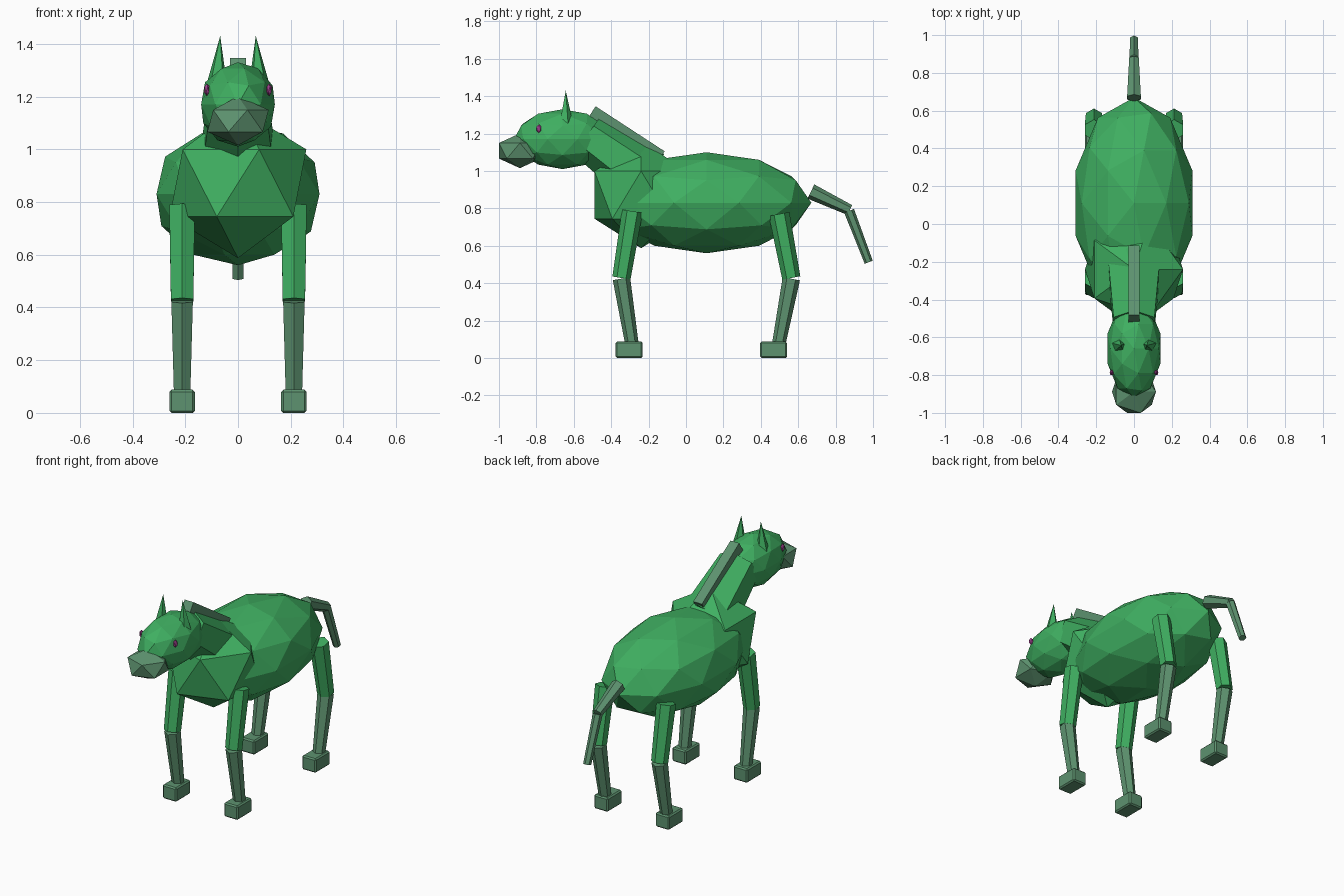
import bpy
from math import atan2, hypot

if "Cube" in bpy.data.objects:
    bpy.data.objects.remove(bpy.data.objects["Cube"])


def material(name, r, g, b):
    m = bpy.data.materials.new(name)
    m.diffuse_color = (r, g, b, 1)
    m.use_nodes = True
    m.node_tree.nodes["Principled BSDF"].inputs["Base Color"].default_value = m.diffuse_color
    return m


COAT = material("coat_green", 0.05, 0.43, 0.12)
TRIM = material("grey_green", 0.11, 0.29, 0.16)
EYE = material("eye_magenta", 0.35, 0.05, 0.27)


def finish(name, mat):
    ob = bpy.context.object
    ob.name = name
    ob.data.materials.append(mat)
    return ob


def ball(name, loc, size, subdiv, mat):
    bpy.ops.mesh.primitive_ico_sphere_add(subdivisions=subdiv, radius=1, location=loc)
    bpy.context.object.scale = size
    return finish(name, mat)


def limb(name, x, start, end, r1, r2, mat, sides=6):
    """Tapered faceted segment between two (y, z) points."""
    dy, dz = end[0] - start[0], end[1] - start[1]
    mid = (x, (start[0] + end[0]) / 2, (start[1] + end[1]) / 2)
    bpy.ops.mesh.primitive_cone_add(vertices=sides, radius1=r1, radius2=r2,
                                    depth=hypot(dy, dz), location=mid,
                                    rotation=(atan2(-dy, dz), 0, 0))
    return finish(name, mat)


def box(name, loc, size, mat, tilt=0, bevel=0):
    bpy.ops.mesh.primitive_cube_add(size=1, location=loc, rotation=(tilt, 0, 0))
    ob = finish(name, mat)
    ob.scale = size
    bpy.ops.object.transform_apply(location=False, rotation=False, scale=True)
    if bevel:
        mod = ob.modifiers.new("bevel", 'BEVEL')
        mod.width, mod.segments = bevel, 1
    return ob


# Torso, chest, neck and head
ball("torso", (0, 0.11, 0.83), (0.325, 0.56, 0.27), 2, COAT)
ball("chest", (0, -0.24, 0.872), (0.29, 0.293, 0.285), 1, COAT)
limb("neck", 0, (-0.21, 0.96), (-0.53, 1.19), 0.16, 0.125, COAT)
ball("head", (0, -0.66, 1.17), (0.147, 0.26, 0.16), 2, COAT)
ball("muzzle", (0, -0.888, 1.108), (0.13, 0.132, 0.093), 1, TRIM)

# Mane ridge set into the back of the neck
box("mane", (0, -0.322, 1.19), (0.06, 0.44, 0.085), TRIM, tilt=-0.578)

# Tail in two segments
limb("tail_upper", 0, (0.668, 0.89), (0.876, 0.791), 0.042, 0.029, TRIM)
limb("tail_lower", 0, (0.872, 0.787), (0.977, 0.512), 0.028, 0.023, TRIM)

# Ears and eyes
for side, s in (("left", 1), ("right", -1)):
    bpy.ops.mesh.primitive_cone_add(vertices=5, radius1=0.042, radius2=0, depth=0.19,
                                    location=(s * 0.074, -0.643, 1.335),
                                    rotation=(0, -s * 0.07, 0))
    finish("ear_" + side, COAT)
    ball("eye_" + side, (s * 0.118, -0.787, 1.226), (0.012, 0.015, 0.024), 1, EYE)

# Legs: hip, knee, ankle as (y, z), plus hoof centre y
LEGS = {
    "front": ((-0.287, 0.785), (-0.345, 0.428), (-0.29, 0.08), -0.304),
    "hind": ((0.498, 0.77), (0.563, 0.428), (0.497, 0.08), 0.468),
}
for pos, (hip, knee, ankle, hoof_y) in LEGS.items():
    for side, s in (("left", 1), ("right", -1)):
        x, tag = s * 0.212, pos + "_" + side
        limb("upper_leg_" + tag, x, hip, knee, 0.056, 0.049, COAT)
        limb("lower_leg_" + tag, x, (knee[0], knee[1] - 0.004), ankle, 0.047, 0.036, TRIM)
        box("hoof_" + tag, (x, hoof_y, 0.044), (0.096, 0.144, 0.088), TRIM, bevel=0.008)
